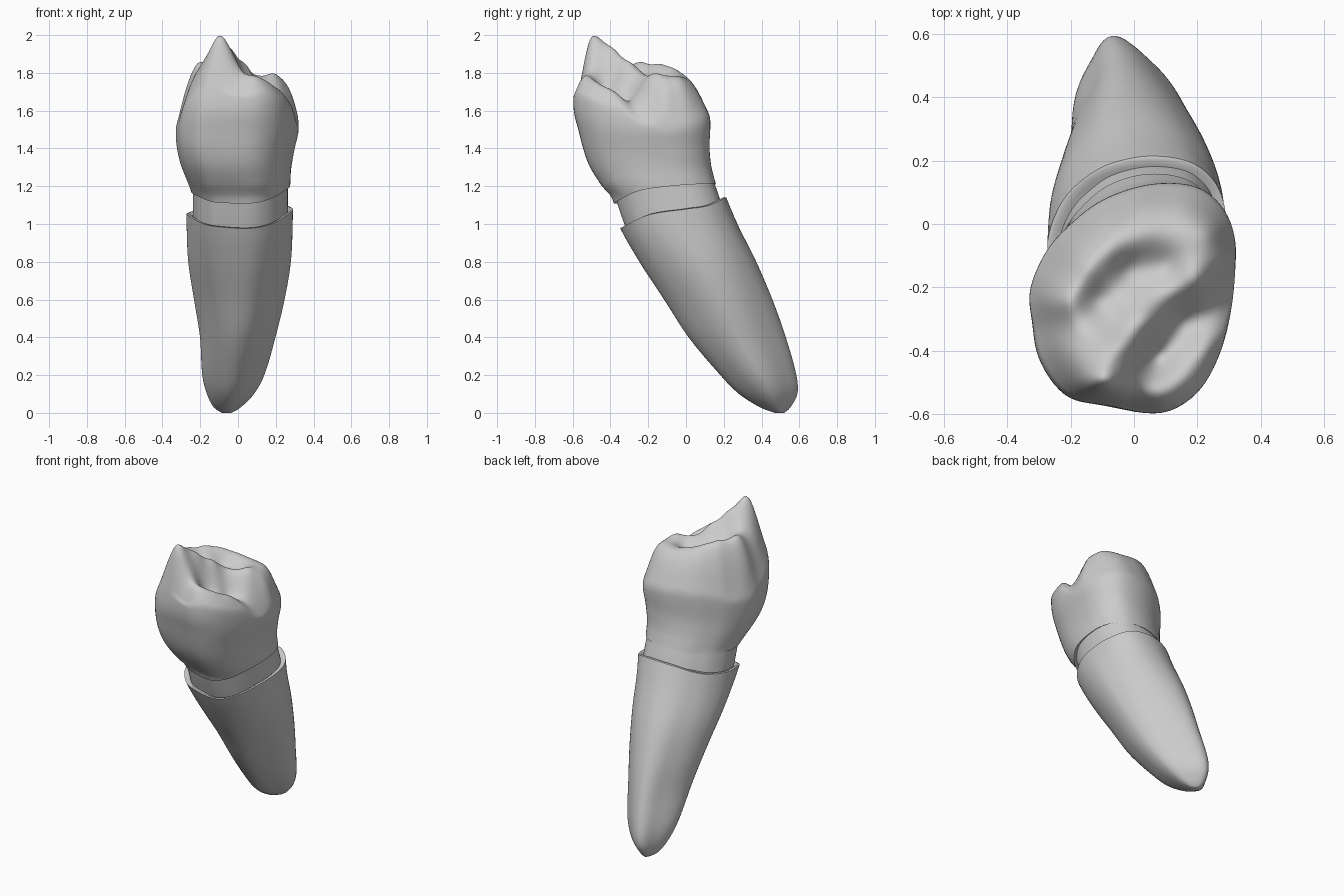
import bpy, bmesh, math

if "Cube" in bpy.data.objects:
    bpy.data.objects.remove(bpy.data.objects["Cube"])

N = 96
grey = bpy.data.materials.new("tooth grey")
grey.diffuse_color = (0.6, 0.6, 0.6, 1)
grey.use_nodes = True
grey.node_tree.nodes["Principled BSDF"].inputs["Base Color"].default_value = grey.diffuse_color

# Crown outline from above (x, y) with the height where the wall turns into the chewing surface
OUTLINE = [(.325, -.15, 1.51), (.325, -.05, 1.51), (.288, .05, 1.53), (.2, .125, 1.55), (.05, .132, 1.55),
           (-.1, .08, 1.55), (-.2, 0, 1.54), (-.278, -.09, 1.5), (-.33, -.22, 1.5), (-.315, -.33, 1.54),
           (-.287, -.435, 1.62), (-.208, -.533, 1.69), (-.1, -.562, 1.72), (.08, -.598, 1.68),
           (.203, -.533, 1.67), (.275, -.412, 1.61), (.31, -.28, 1.55)]
# Extents by height: z, xmin, xmax, ymin, ymax
ROOT = [(0, -.085, -.035, .47, .52), (.025, -.125, .01, .4, .55), (.1, -.165, .085, .28, .59),
        (.2, -.19, .14, .18, .585), (.4, -.203, .2, .01, .53), (.6, -.235, .25, -.12, .46),
        (.8, -.265, .285, -.25, .375), (1, -.272, .295, -.36, .275), (1.2, -.27, .295, -.42, .19)]
NECK = [(.9, -.235, .265, -.29, .25), (1.02, -.237, .268, -.335, .215), (1.14, -.237, .268, -.375, .178),
        (1.22, -.238, .268, -.4, .15), (1.3, -.24, .268, -.42, .12)]
CROWN = [(1.1, -.235, .272, -.38, .2), (1.15, -.242, .278, -.4, .182), (1.2, -.255, .281, -.445, .163),
         (1.3, -.293, .286, -.51, .135), (1.4, -.318, .302, -.545, .122), (1.5, -.33, .325, -.57, .126),
         (1.6, -.33, .325, -.597, .128), (1.8, -.33, .325, -.597, .128)]
# Heights of the root rim and the crown edge from front to back: y, z
RIM = [(-.4, .955), (-.36, .97), (-.2, 1.04), (0, 1.07), (.12, 1.09), (.22, 1.14)]
EDGE = [(-.42, 1.09), (-.37, 1.11), (-.25, 1.16), (-.1, 1.182), (.1, 1.2), (.2, 1.215)]
# Cusps, ridges, grooves and shoulders of the chewing surface
RELIEF = [(-.09, -.5, 2.015), (-.1, -.54, 1.87), (-.06, -.45, 1.965), (-.015, -.39, 1.91), (.04, -.31, 1.85),
          (.12, -.23, 1.78), (-.14, -.46, 1.935), (-.17, -.505, 1.85), (-.18, -.44, 1.87), (-.205, -.475, 1.79),
          (-.19, -.36, 1.84), (-.21, -.24, 1.86), (-.255, -.38, 1.73), (-.285, -.23, 1.69),
          (-.15, -.14, 1.85), (-.07, -.08, 1.83), (.02, -.04, 1.8), (.11, -.06, 1.775), (.2, -.18, 1.79),
          (.21, -.09, 1.78), (-.12, -.24, 1.79), (-.02, -.14, 1.75), (.1, -.13, 1.74), (-.06, -.32, 1.85),
          (.01, -.55, 1.74), (.06, -.42, 1.69), (.15, -.31, 1.65), (.24, -.29, 1.63),
          (.07, -.555, 1.78), (.16, -.49, 1.755), (.24, -.4, 1.695), (.28, -.33, 1.635), (.15, -.4, 1.70),
          (.255, -.13, 1.74), (.3, -.12, 1.645), (.25, -.02, 1.725), (.16, .06, 1.7), (.03, .07, 1.69),
          (-.1, .02, 1.7), (-.2, -.07, 1.7)]


def curve(pts, t):
    """Smooth curve through rows keyed by their first value."""
    t = min(max(t, pts[0][0]), pts[-1][0])
    i = 0
    while i < len(pts) - 2 and t > pts[i + 1][0]:
        i += 1
    a, b = pts[i], pts[i + 1]
    p, q = pts[max(i - 1, 0)], pts[min(i + 2, len(pts) - 1)]
    h = b[0] - a[0]
    s = (t - a[0]) / h
    out = []
    for k in range(1, len(a)):
        m0 = (b[k] - p[k]) / (b[0] - p[0]) * h
        m1 = (q[k] - a[k]) / (q[0] - a[0]) * h
        out.append((2*s**3 - 3*s*s + 1) * a[k] + (s**3 - 2*s*s + s) * m0
                   + (3*s*s - 2*s**3) * b[k] + (s**3 - s*s) * m1)
    return out


n = len(OUTLINE)
loop = [(k,) + OUTLINE[k % n] for k in range(-2, n + 3)]
SHAPE = [curve(loop, n * i / N) for i in range(N)]
UNIT = [(x / .33, (y + .2325) / .365) for x, y, z in SHAPE]


def wall(table, i, z, rounding=0.0, pinch=0.0, bulge=0.0):
    """Point of the side wall in column i at height z; rounding blends to an ellipse, pinch
    flattens the diagonals and narrows the back, bulge swells the front left."""
    x0, x1, y0, y1 = curve(table, z)
    u, v = UNIT[i]
    r = math.hypot(u, v)
    u, v = u + (u / r - u) * rounding, v + (v / r - v) * rounding
    a = math.atan2(v, u)
    k = 1 - .09 * pinch * math.sin(2 * a) ** 2 + bulge * max(0, math.cos(a + 2.36)) ** 4
    back = pinch * max(v, 0)
    u, v = u * k * (1 - .2 * back) - .22 * back * max(v, 0), v * k
    return ((x0 + x1) / 2 + u * (x1 - x0) / 2, (y0 + y1) / 2 + v * (y1 - y0) / 2, z)


def on_plane(table, i, plane, rounding=0.0):
    """Height where column i meets a tilted cut."""
    z = 1.1
    for _ in range(12):
        x, y, _z = wall(table, i, z, rounding)
        z = (z + plane(x, y)) / 2
    return z


def loft(name, rings, smooth=0):
    bm = bmesh.new()
    rows = [[bm.verts.new(p) for p in ring] for ring in rings]
    for a, b in zip(rows, rows[1:]):
        for i in range(N):
            j = (i + 1) % N
            bm.faces.new((a[i], a[j], b[j], b[i]))
    bm.faces.new(rows[0][::-1])
    bm.faces.new(rows[-1])
    soft = [v for row in rows[6:-1] for v in row]
    for _ in range(smooth):
        bmesh.ops.smooth_vert(bm, verts=soft, factor=.5, use_axis_x=True, use_axis_y=True, use_axis_z=True)
    bmesh.ops.recalc_face_normals(bm, faces=bm.faces)
    me = bpy.data.meshes.new(name)
    bm.to_mesh(me)
    bm.free()
    me.materials.append(grey)
    ob = bpy.data.objects.new(name, me)
    bpy.context.collection.objects.link(ob)
    bpy.context.view_layer.objects.active = ob
    ob.select_set(True)
    bpy.ops.object.shade_smooth_by_angle(angle=math.radians(50))
    ob.select_set(False)


def inset(ring, s, dz):
    cx, cy = sum(p[0] for p in ring) / N, sum(p[1] for p in ring) / N
    return [(cx + (x - cx) * s, cy + (y - cy) * s, z + dz) for x, y, z in ring]


def root_rim(x, y):
    return curve(RIM, y)[0] + .03 * x


def crown_edge(x, y):
    return curve(EDGE, y)[0] + .06 * x


# Root: tapering and leaning back, with a thin lip at the top
tops = [on_plane(ROOT, i, root_rim, .4) for i in range(N)]
rings = []
for k in range(33):
    t = (k / 32) ** 1.5
    rings.append([wall(ROOT, i, t * tops[i], 1 - .6 * t, 1 - t ** 2, -.16 * t * (1 - t)) for i in range(N)])
rings += [inset(rings[-1], .96, .003), inset(rings[-1], .9, -.008)]
loft("root", rings)

# Neck band between root and crown
low = [on_plane(NECK, i, lambda x, y: root_rim(x, y) - .04, .3) for i in range(N)]
high = [on_plane(NECK, i, lambda x, y: crown_edge(x, y) + .015, .3) for i in range(N)]
loft("neck_band", [[wall(NECK, i, low[i] + (high[i] - low[i]) * k / 6, .3) for i in range(N)]
                   for k in range(7)])


def kernel(a, b):
    return math.sqrt((a[0] - b[0]) ** 2 + (a[1] - b[1]) ** 2 + .0012)


# Height field through the relief points, solved by elimination
CTRL = RELIEF + OUTLINE
M = len(CTRL)
rows = [[kernel(a, b) for b in CTRL] + [1, a[2]] for a in CTRL] + [[1] * M + [0, 0]]
for c in range(M + 1):
    p = max(range(c, M + 1), key=lambda r: abs(rows[r][c]))
    rows[c], rows[p] = rows[p], rows[c]
    for r in range(M + 1):
        if r != c:
            f = rows[r][c] / rows[c][c]
            rows[r] = [a - f * b for a, b in zip(rows[r], rows[c])]
W = [rows[k][M + 1] / rows[k][k] for k in range(M + 1)]


def relief(x, y):
    return W[M] + sum(w * kernel((x, y), c) for w, c in zip(W, CTRL))


# Crown: bulging wall, then the cusped chewing surface
edge = [on_plane(CROWN, i, crown_edge, .3) for i in range(N)]
rings = []
for k in range(25):
    t = k / 24
    rings.append([wall(CROWN, i, edge[i] + (SHAPE[i][2] - edge[i]) * t, .3 * max(0, 1 - 2 * t),
                       bulge=.28 * t * (1 - t)) for i in range(N)])
rings.insert(0, inset(rings[0], .93, .012))
rim, cx, cy = rings[-1], .0, -.26
for k in range(1, 45):
    s = 1 - (k / 44.5) ** 1.25
    ring = []
    for x, y, z in rim:
        px, py = cx + (x - cx) * s, cy + (y - cy) * s
        ring.append((px, py, relief(px, py)))
    rings.append(ring)
loft("crown", rings, 6)
